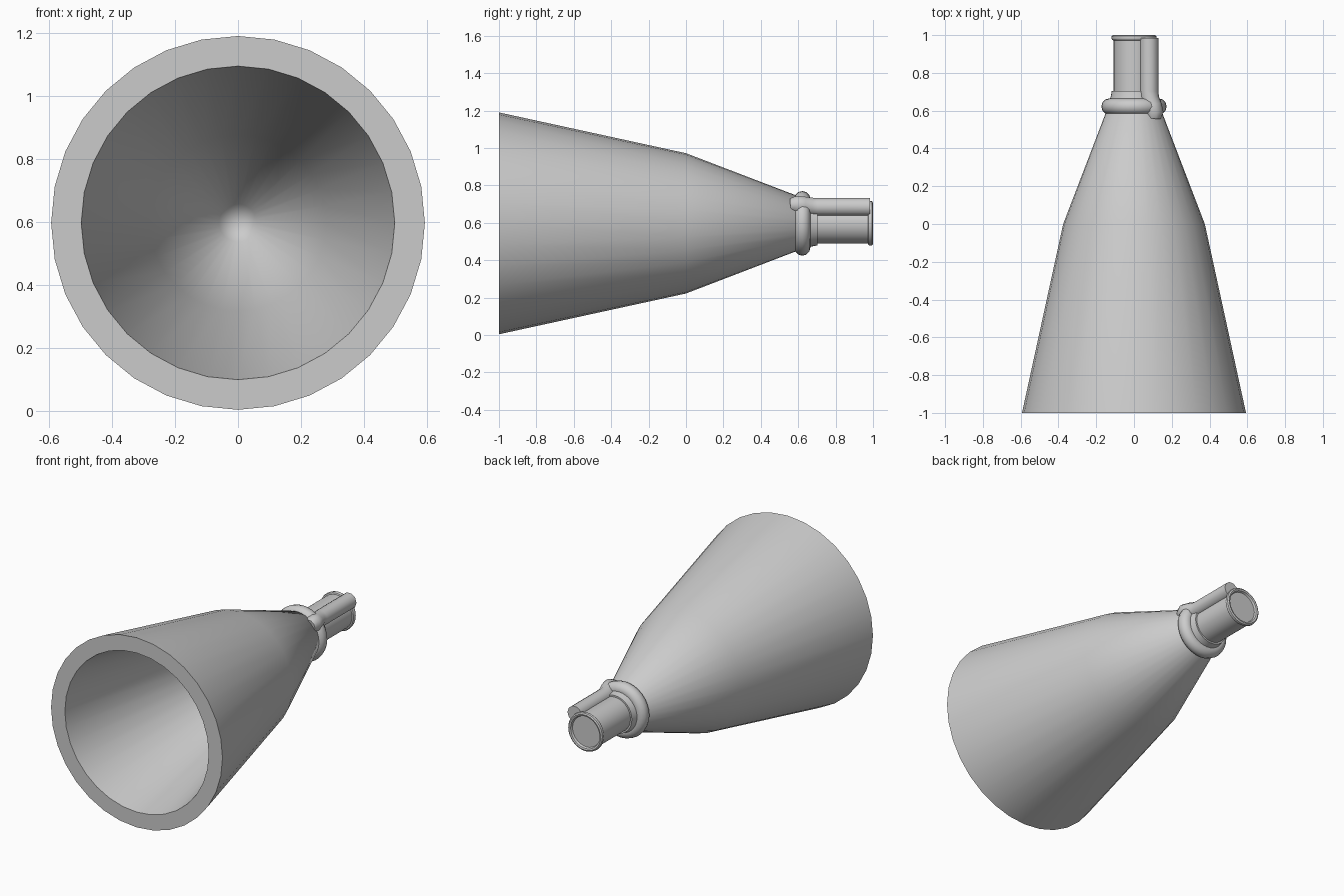
import bpy, bmesh
from math import pi, radians
from mathutils import Vector, Matrix

default = bpy.data.objects.get("Cube")
if default:
    bpy.data.objects.remove(default, do_unlink=True)

AXIS_Z = 0.597
grey = bpy.data.materials.new("plain grey")
grey.use_nodes = True
grey.diffuse_color = (0.6, 0.6, 0.6, 1)
grey.node_tree.nodes["Principled BSDF"].inputs["Base Color"].default_value = (0.6, 0.6, 0.6, 1)


def finish(obj, angle=40):
    obj.data.materials.append(grey)
    bpy.ops.object.select_all(action="DESELECT")
    obj.select_set(True)
    bpy.context.view_layer.objects.active = obj
    bpy.ops.object.shade_smooth_by_angle(angle=radians(angle))
    return obj


def lathe(name, profile, sides=32, closed=False, angle=40):
    """Spin (radius, y) points around the long axis."""
    bm = bmesh.new()
    verts = [bm.verts.new((0, y, r)) for r, y in profile]
    pairs = list(zip(verts, verts[1:]))
    if closed:
        pairs.append((verts[-1], verts[0]))
    edges = [bm.edges.new(p) for p in pairs]
    bmesh.ops.spin(bm, geom=verts + edges, cent=(0, 0, 0), axis=(0, 1, 0),
                   angle=2 * pi, steps=sides)
    bmesh.ops.remove_doubles(bm, verts=bm.verts, dist=0.0005)
    bmesh.ops.recalc_face_normals(bm, faces=bm.faces)
    mesh = bpy.data.meshes.new(name)
    bm.to_mesh(mesh)
    bm.free()
    obj = bpy.data.objects.new(name, mesh)
    obj.location.z = AXIS_Z
    bpy.context.collection.objects.link(obj)
    return finish(obj, angle)


# Hollow flared bell with a thick flat rim
lathe("bell", [(0, 0.58), (0.06, 0.55), (0.28, 0), (0.4975, -1),
               (0.593, -1), (0.375, 0), (0.145, 0.6), (0.10, 0.63), (0, 0.64)],
      angle=60)

# Tube with a raised lip and recessed end disc
lathe("neck_tube", [(0, 0.6), (0.108, 0.6), (0.108, 0.972), (0.116, 0.975),
                    (0.12, 0.983), (0.118, 0.995), (0.11, 1.0), (0.1, 0.997),
                    (0.095, 0.985), (0, 0.985)])
lathe("neck_collar", [(0.1, 0.64), (0.13, 0.65), (0.122, 0.68),
                      (0.118, 0.703), (0.1, 0.703)])

# Rounded ring around the neck
section = [Matrix.Rotation(2 * pi * i / 12, 2) @ Vector((0.043, 0)) for i in range(12)]
lathe("neck_ring", [(0.13 + v.x, 0.622 + v.y) for v in section], closed=True)

# Side pipe running along the tube and bending over the ring into the bell
path = [(0.08, 0.985, 0.685), (0.08, 0.70, 0.685), (0.083, 0.665, 0.687),
        (0.098, 0.625, 0.693), (0.106, 0.59, 0.697), (0.104, 0.56, 0.695)]
curve = bpy.data.curves.new("side_pipe", "CURVE")
curve.dimensions = "3D"
curve.bevel_depth = 0.05
curve.bevel_resolution = 3
curve.use_fill_caps = True
spline = curve.splines.new("POLY")
spline.points.add(len(path) - 1)
for i, (point, co) in enumerate(zip(spline.points, path)):
    point.co = (*co, 1)
    point.radius = 0.75 if i == len(path) - 1 else 1
pipe = bpy.data.objects.new("side_pipe", curve)
bpy.context.collection.objects.link(pipe)
bpy.ops.object.select_all(action="DESELECT")
pipe.select_set(True)
bpy.context.view_layer.objects.active = pipe
bpy.ops.object.convert(target="MESH")
finish(bpy.context.view_layer.objects.active)
